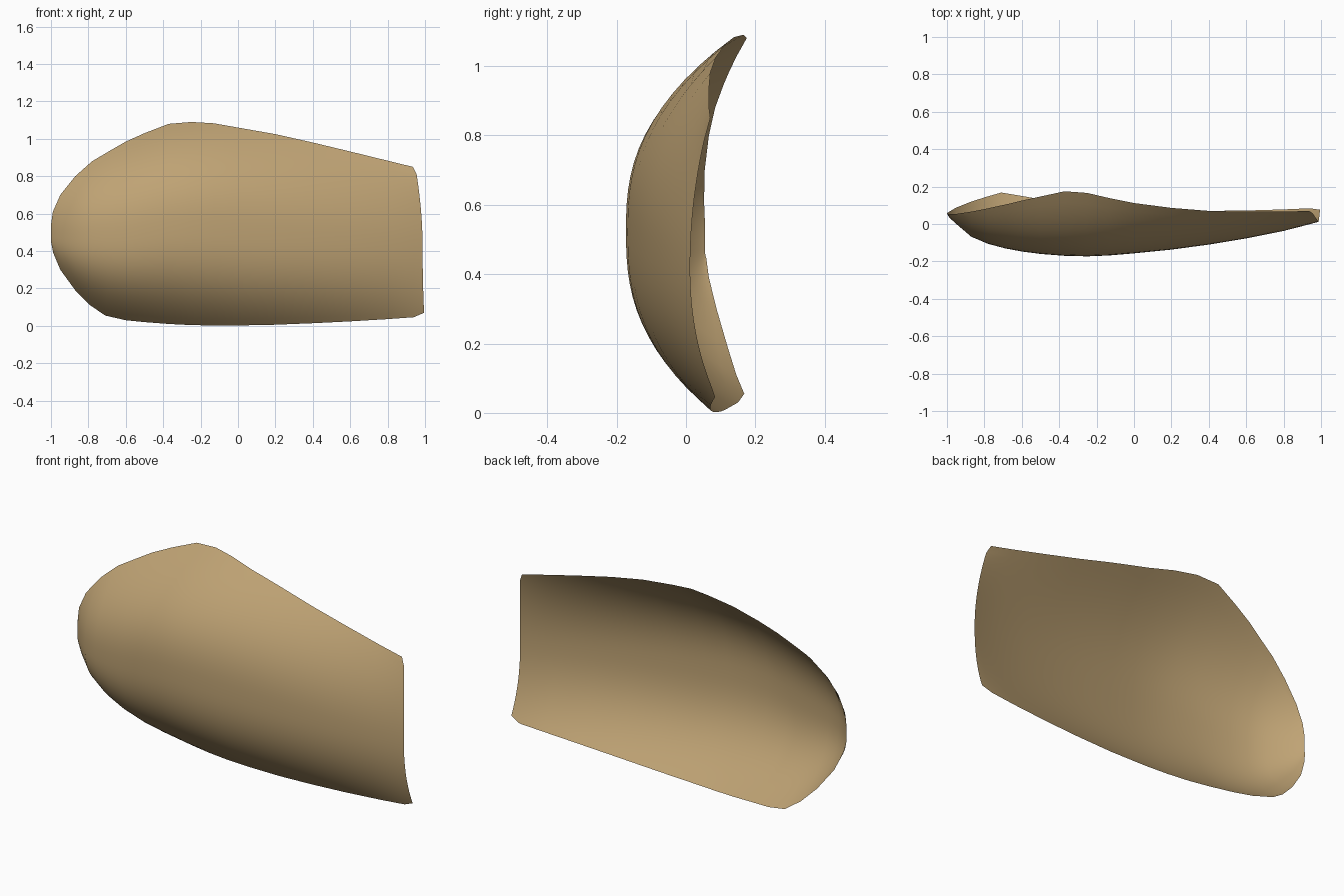
import bpy, bmesh

# Stations along the shell: top edge x z y | middle x y | bottom edge x z y
STATIONS = [
    (-1.00, .54, .055, -1.00, .055, -1.00, .45, .058),
    (-.99, .61, .052, -.988, .035, -.988, .39, .066),
    (-.95, .70, .054, -.95, .000, -.95, .30, .088),
    (-.87, .80, .066, -.87, -.068, -.87, .19, .12),
    (-.78, .88, .084, -.78, -.106, -.79, .11, .145),
    (-.67, .945, .108, -.69, -.13, -.71, .055, .168),
    (-.60, .985, .125, -.60, -.147, -.60, .03, .15),
    (-.50, 1.03, .147, -.50, -.16, -.50, .02, .132),
    (-.37, 1.08, .175, -.37, -.170, -.37, .01, .115),
    (-.25, 1.09, .166, -.25, -.173, -.25, .004, .10),
    (-.13, 1.083, .138, -.13, -.168, -.13, .002, .088),
    (0, 1.06, .112, 0, -.157, 0, .002, .08),
    (.20, 1.025, .086, .20, -.137, .20, .006, .072),
    (.40, .98, .070, .40, -.11, .40, .014, .070),
    (.60, .932, .066, .60, -.077, .60, .024, .072),
    (.80, .883, .066, .80, -.037, .80, .036, .078),
    (.935, .85, .070, .94, -.001, .94, .046, .084),
    (.955, .81, .058, .987, .012, .995, .07, .076),
]
ROWS = 28  # segments across the shell

mat = bpy.data.materials.new("tan")
mat.diffuse_color = (.52, .365, .175, 1)

# Curved shell: bowed cross-sections joined into one sheet
bm = bmesh.new()
columns = []
for xt, zt, yt, xm, ym, xb, zb, yb in STATIONS:
    power = 2.6 - .5 * max(xm, 0) - .3 * max(-xm - .5, 0)
    column = []
    for j in range(ROWS + 1):
        t = 1 - 2 * j / ROWS
        xe, ye = (xt, yt) if t > 0 else (xb, yb)
        x = xm + (xe - xm) * t * t
        y = ym + (ye - ym) * abs(t) ** power
        z = (zt + zb) / 2 + (zt - zb) / 2 * t - .02 * (1 - t * t)
        column.append(bm.verts.new((x, y, z)))
    columns.append(column)
for a, b in zip(columns, columns[1:]):
    for j in range(ROWS):
        bm.faces.new((a[j], a[j + 1], b[j + 1], b[j]))
for f in bm.faces:
    f.smooth = True

mesh = bpy.data.meshes.new("curved_shell")
bm.to_mesh(mesh)
bm.free()
mesh.materials.append(mat)
shell = bpy.data.objects.new("curved_shell", mesh)
bpy.context.collection.objects.link(shell)
